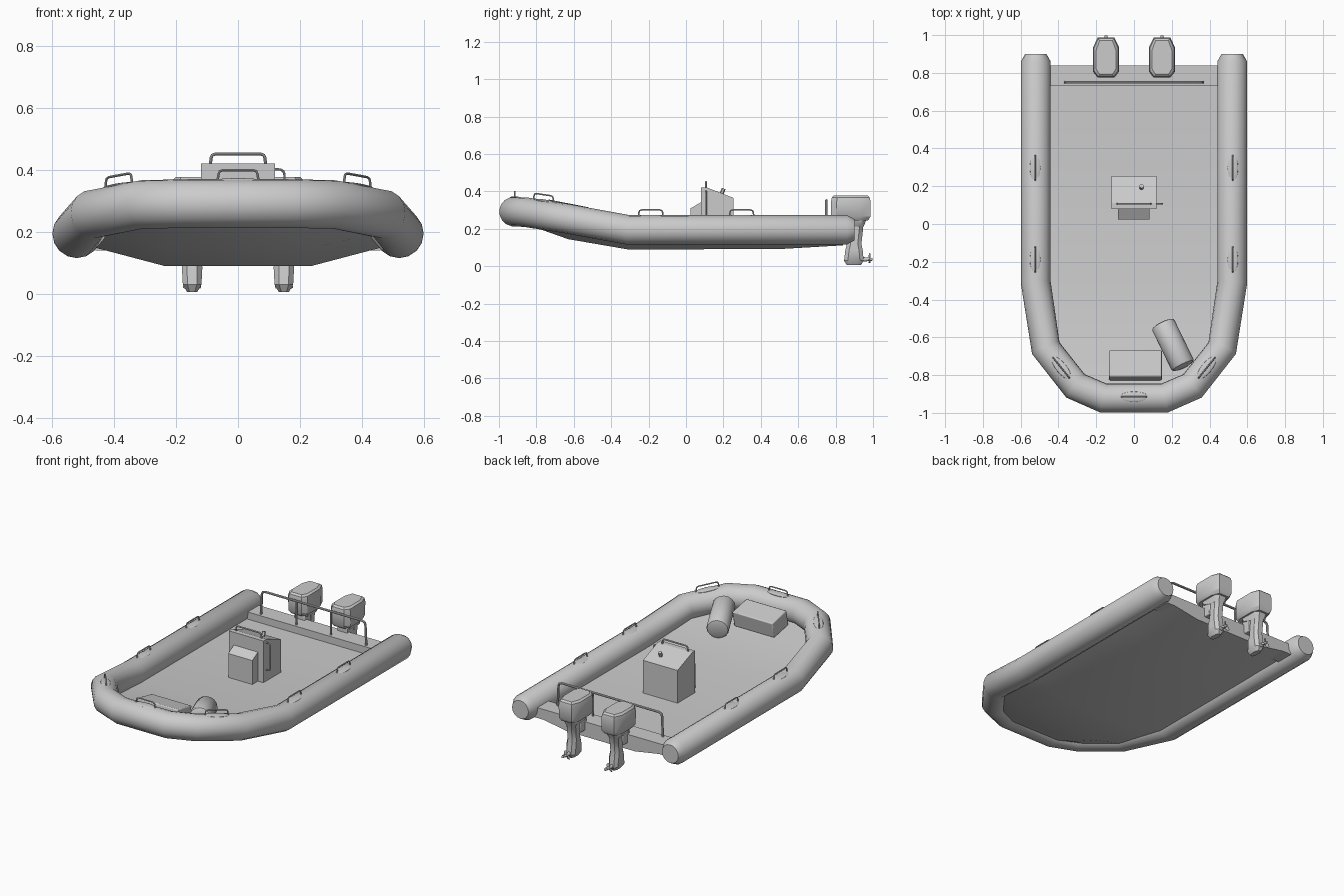
import bpy, bmesh, math
from mathutils import Vector

if "Cube" in bpy.data.objects:
    bpy.data.objects.remove(bpy.data.objects["Cube"])


def finish(name, obj, angle=30, bevel=0):
    obj.name = name
    bpy.ops.object.select_all(action='DESELECT')
    obj.select_set(True)
    bpy.context.view_layer.objects.active = obj
    if bevel:
        m = obj.modifiers.new("bevel", 'BEVEL')
        m.width, m.segments, m.limit_method = bevel, 2, 'ANGLE'
    if angle:
        bpy.ops.object.shade_smooth_by_angle(angle=math.radians(angle))
    return obj


def loft(name, sections, angle=30, bevel=0):
    bm = bmesh.new()
    rings = [[bm.verts.new(p) for p in s] for s in sections]
    n = len(rings[0])
    for a, b in zip(rings, rings[1:]):
        for i in range(n):
            bm.faces.new((a[i], a[(i + 1) % n], b[(i + 1) % n], b[i]))
    bm.faces.new(rings[0])
    bm.faces.new(rings[-1])
    bmesh.ops.recalc_face_normals(bm, faces=bm.faces)
    me = bpy.data.meshes.new(name)
    bm.to_mesh(me)
    bm.free()
    obj = bpy.data.objects.new(name, me)
    bpy.context.collection.objects.link(obj)
    return finish(name, obj, angle, bevel)


def pipe(name, pts, r, res=2, radii=None):
    cu = bpy.data.curves.new(name, 'CURVE')
    cu.dimensions = '3D'
    cu.bevel_depth, cu.bevel_resolution, cu.use_fill_caps = r, res, True
    sp = cu.splines.new('POLY')
    sp.points.add(len(pts) - 1)
    for i, p in enumerate(pts):
        sp.points[i].co = (*p, 1)
        sp.points[i].radius = radii[i] if radii else 1
    obj = bpy.data.objects.new(name, cu)
    bpy.context.collection.objects.link(obj)
    bpy.ops.object.select_all(action='DESELECT')
    obj.select_set(True)
    bpy.context.view_layer.objects.active = obj
    bpy.ops.object.convert(target='MESH')
    return finish(name, bpy.context.view_layer.objects.active, 40)


def box(name, lo, hi, bevel=0, rot=(0, 0, 0)):
    lo, hi = Vector(lo), Vector(hi)
    bpy.ops.mesh.primitive_cube_add(size=1, location=(lo + hi) / 2, rotation=rot)
    o = bpy.context.object
    o.scale = hi - lo
    bpy.ops.object.transform_apply(location=False, rotation=False, scale=True)
    return finish(name, o, 30 if bevel else 0, bevel)


def staple(name, a, b, h, r, c=0.012):
    # rounded grab bar standing on points a and b
    a, b, up = Vector(a), Vector(b), Vector((0, 0, 1))
    d = (b - a).normalized()
    pts = [a, a + up * (h - c) + d * c * .3, a + up * (h - c * .3) + d * c * .6, a + up * h + d * c * 1.5]
    pts += [b + up * h - d * c * 1.5, b + up * (h - c * .3) - d * c * .6, b + up * (h - c) - d * c * .3, b]
    return pipe(name, pts, r)


# inflatable tube: U-shaped path rising to the bow, tapered stern ends
half = [(.52, .90, .195), (.52, .86, .195), (.52, -.31, .195), (.467, -.657, .258),
        (.31, -.857, .289), (.163, -.921, .292)]
path = half + [(-x, y, z) for x, y, z in reversed(half)]
rad = [.72] + [1] * (len(path) - 2) + [.72]
pipe("inflatable_tube", path, .079, 6, rad)

# hull with flat keel and deck: y, half width, deck z, edge z, keel half width, keel z
stations = [(.84, .47, .16, .152, .235, .112), (.5, .47, .16, .152, .235, .092),
            (-.31, .47, .16, .152, .235, .09), (-.63, .43, .205, .195, .235, .145),
            (-.80, .33, .235, .228, .22, .205), (-.90, .19, .252, .245, .15, .235)]
loft("hull", [[(-w, y, d), (w, y, d), (w, y, e), (k, y, b), (-k, y, b), (-w, y, e)]
              for y, w, d, e, k, b in stations], 15)

# transom and stern rail
box("transom", (-.46, .73, .14), (.46, .84, .205))
staple("stern_rail", (-.365, .75, .2), (.365, .75, .2), .152, .007, .02)
for x in (-.12, .12):
    pipe("stern_rail_post", [(x, .75, .2), (x, .75, .35)], .006)

# grab handles on patches
def handle(a, b):
    a, b = Vector(a), Vector(b)
    staple("grab_handle", a, b, .033, .004)
    d = b - a
    bpy.ops.mesh.primitive_uv_sphere_add(segments=20, ring_count=8, radius=1, location=(a + b) / 2)
    o = bpy.context.object
    o.scale = (.075, .028, .007)
    o.rotation_euler = d.to_track_quat('X', 'Z').to_euler()
    finish("handle_patch", o)


for s in (-1, 1):
    handle((s * .523, .232, .268), (s * .523, .363, .268))
    handle((s * .523, -.255, .268), (s * .523, -.122, .268))
    handle((s * .342, -.815, .358), (s * .428, -.708, .342))
handle((-.066, -.915, .367), (.066, -.915, .367))

# steering console with sloped dash, and stepped front seat
prof = [(.08, .15), (.255, .15), (.255, .365), (.11, .422), (.08, .422)]
loft("console", [[(x, y, z) for y, z in prof] for x in (-.12, .12)], 0)
prof = [(.025, .15), (.085, .15), (.085, .345), (.025, .31)]
loft("console_seat", [[(x, y, z) for y, z in prof] for x in (-.085, .082)], 0)
staple("console_rail", (-.09, .107, .415), (.09, .107, .415), .037, .005)
pipe("console_side_rail", [(.11, .107, .402), (.137, .107, .402), (.147, .107, .396), (.15, .107, .385),
                           (.15, .107, .25), (.145, .107, .235), (.11, .107, .23)], .004)
bpy.ops.mesh.primitive_cylinder_add(vertices=12, radius=.011, depth=.04, location=(.04, .194, .397),
                                    rotation=(-.37, 0, 0))
finish("throttle_knob", bpy.context.object)

# bow locker and rolled bag
box("bow_locker", (-.132, -.82, .225), (.147, -.675, .325), .006, (-.2, 0, 0))
a, b = Vector((.15, -.525, .25)), Vector((.262, -.755, .295))
d = (b - a).normalized()
ends = [(0, .7), (.02, .93), (.05, 1), (.95, 1), (.98, .93), (1, .7)]
u = d.cross(Vector((0, 0, 1))).normalized()
v = u.cross(d)
loft("rolled_bag", [[a.lerp(b, t) + (u * math.cos(i * math.pi / 8) + v * math.sin(i * math.pi / 8)) * .065 * r
                     for i in range(16)] for t, r in ends], 40)

# outboard motors
def cowl_ring(cx, z, i):
    w, y0, y1 = .068 - i, .775 + i, .987 - i
    right = [(w * .65, y0), (w, y0 + .03), (w, y1 - .05), (w * .65, y1)]
    return [(cx + x, y, z) for x, y in right] + [(cx - x, y, z) for x, y in reversed(right)]


def leg_ring(cx, z, y0, y1, w):
    right = [(w * .5, y0), (w, y0 + .02), (w, y1 - .02), (w * .5, y1)]
    return [(cx + x, y, z) for x, y in right] + [(cx - x, y, z) for x, y in reversed(right)]


for s in (-1, 1):
    cx = s * .148
    loft("motor_cowl", [cowl_ring(cx, z, i) for z, i in
                        ((.245, .014), (.265, .001), (.345, 0), (.368, .005), (.378, .016))], 35)
    loft("motor_leg", [leg_ring(cx, *r) for r in
                       ((.255, .81, .965, .045), (.225, .82, .955, .042), (.212, .872, .948, .032),
                        (.12, .86, .938, .03), (.085, .852, .945, .033), (.03, .845, .95, .03),
                        (.006, .86, .935, .016))], 35)
    box("motor_bracket", (cx - .035, .82, .15), (cx + .035, .885, .235), .005)
    bpy.ops.mesh.primitive_cone_add(vertices=12, radius1=.013, radius2=.007, depth=.06,
                                    location=(cx, .968, .037), rotation=(-math.pi / 2, 0, 0))
    finish("propeller_hub", bpy.context.object)
    for k in range(3):
        t = k * 2 * math.pi / 3 + math.pi / 2
        bpy.ops.mesh.primitive_uv_sphere_add(segments=10, ring_count=6, radius=1,
                                             location=(cx + .018 * math.cos(t), .982, .037 + .018 * math.sin(t)))
        o = bpy.context.object
        o.scale = (.016, .003, .01)
        o.rotation_mode = 'XYZ'
        o.rotation_euler = (.5, -t, 0)
        finish("propeller_blade", o)
